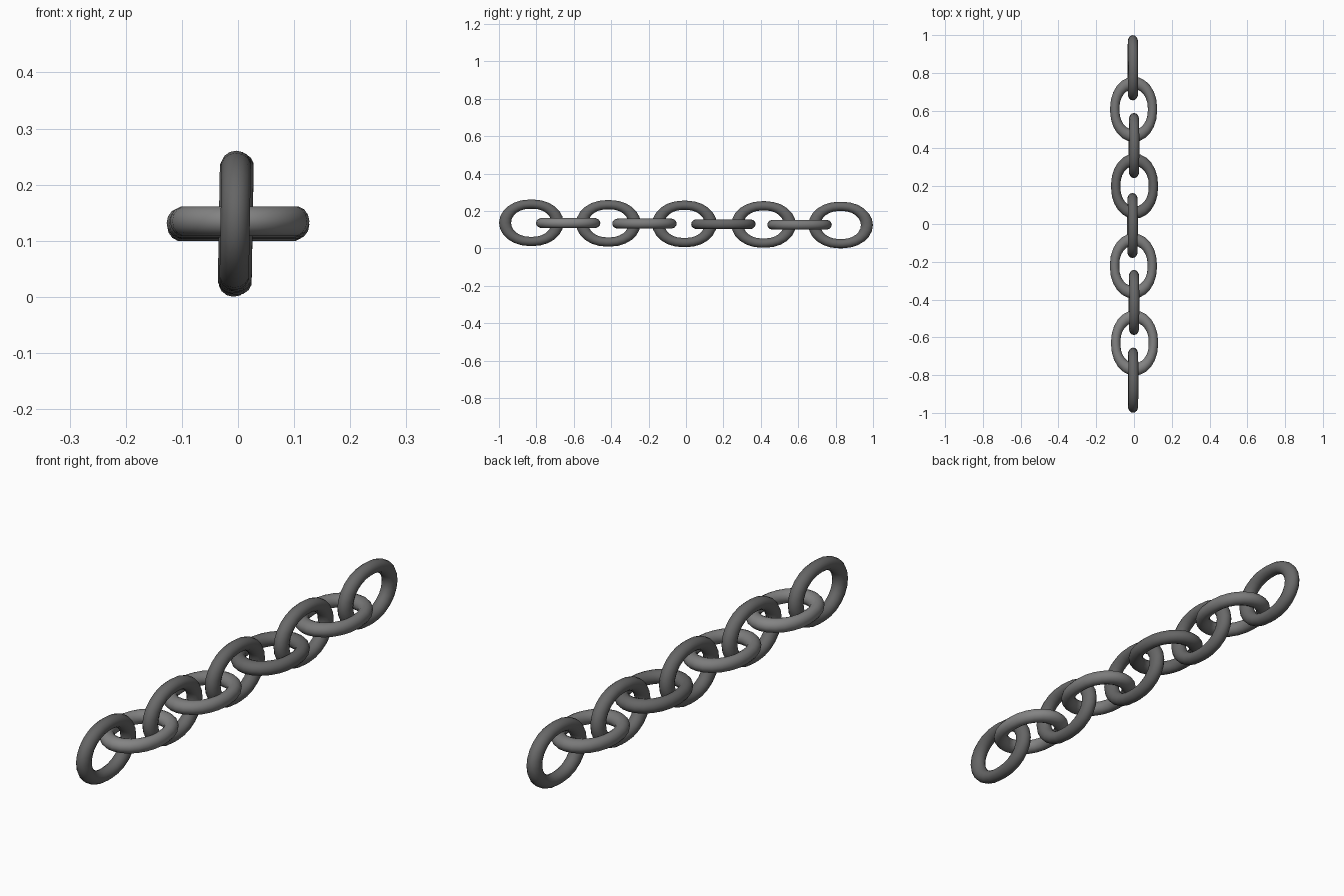
import bpy, bmesh, math
from mathutils import Matrix

if "Cube" in bpy.data.objects:
    bpy.data.objects.remove(bpy.data.objects["Cube"])

ARC = 12          # segments per rounded end
SIDES = 14        # segments around the rod
R, r_in, r_z = 0.0995, 0.0247, 0.0268   # loop radius, rod radii
STRETCH, HALF_STRAIGHT = 1.3, 0.011


def link(name, loc, upright, tilt, shade):
    """Oval ring in the XY plane, long along Y; upright links are turned on edge."""
    bm = bmesh.new()
    rings = []
    for end in (1, -1):
        for i in range(ARC + 1):
            a = math.pi * i / ARC + (0 if end == 1 else math.pi)
            ring = []
            for j in range(SIDES):
                b = 2 * math.pi * j / SIDES
                d = R + r_in * math.cos(b)
                ring.append(bm.verts.new((d * math.cos(a),
                                          STRETCH * d * math.sin(a) + end * HALF_STRAIGHT,
                                          r_z * math.sin(b))))
            rings.append(ring)
    for k, ring in enumerate(rings):
        nxt = rings[(k + 1) % len(rings)]
        for j in range(SIDES):
            m = (j + 1) % SIDES
            bm.faces.new((ring[j], nxt[j], nxt[m], ring[m]))
    bmesh.ops.recalc_face_normals(bm, faces=bm.faces)
    for f in bm.faces:
        f.smooth = True
    turn = math.radians((90 if upright else 0) + tilt)
    bm.transform(Matrix.Translation(loc) @ Matrix.Rotation(turn, 4, 'Y'))
    mesh = bpy.data.meshes.new(name)
    bm.to_mesh(mesh)
    bm.free()
    mat = bpy.data.materials.new(name + "_steel")
    mat.diffuse_color = (shade, shade, shade, 1)
    mat.use_nodes = True
    mat.node_tree.nodes["Principled BSDF"].inputs["Base Color"].default_value = mat.diffuse_color
    mesh.materials.append(mat)
    bpy.context.collection.objects.link(bpy.data.objects.new(name, mesh))


# Nine interlocked links, alternately upright and flat, sagging slightly to the back
# (x offset, y position, dark steel shade)
links = ((-0.005, -0.827, 0.13), (0.003, -0.630, 0.23), (0.0, -0.415, 0.14),
         (-0.003, -0.222, 0.20), (-0.008, -0.008, 0.13), (0.003, 0.200, 0.13),
         (0.0, 0.415, 0.14), (-0.002, 0.607, 0.19), (-0.006, 0.827, 0.14))
for n, (x, y, shade) in enumerate(links):
    upright = n % 2 == 0
    z = 0.1365 - 0.0015 * n
    link(f"{'upright' if upright else 'flat'}_link_{n + 1}", (x, y, z), upright,
         1.0 if upright else 0.0, shade)
